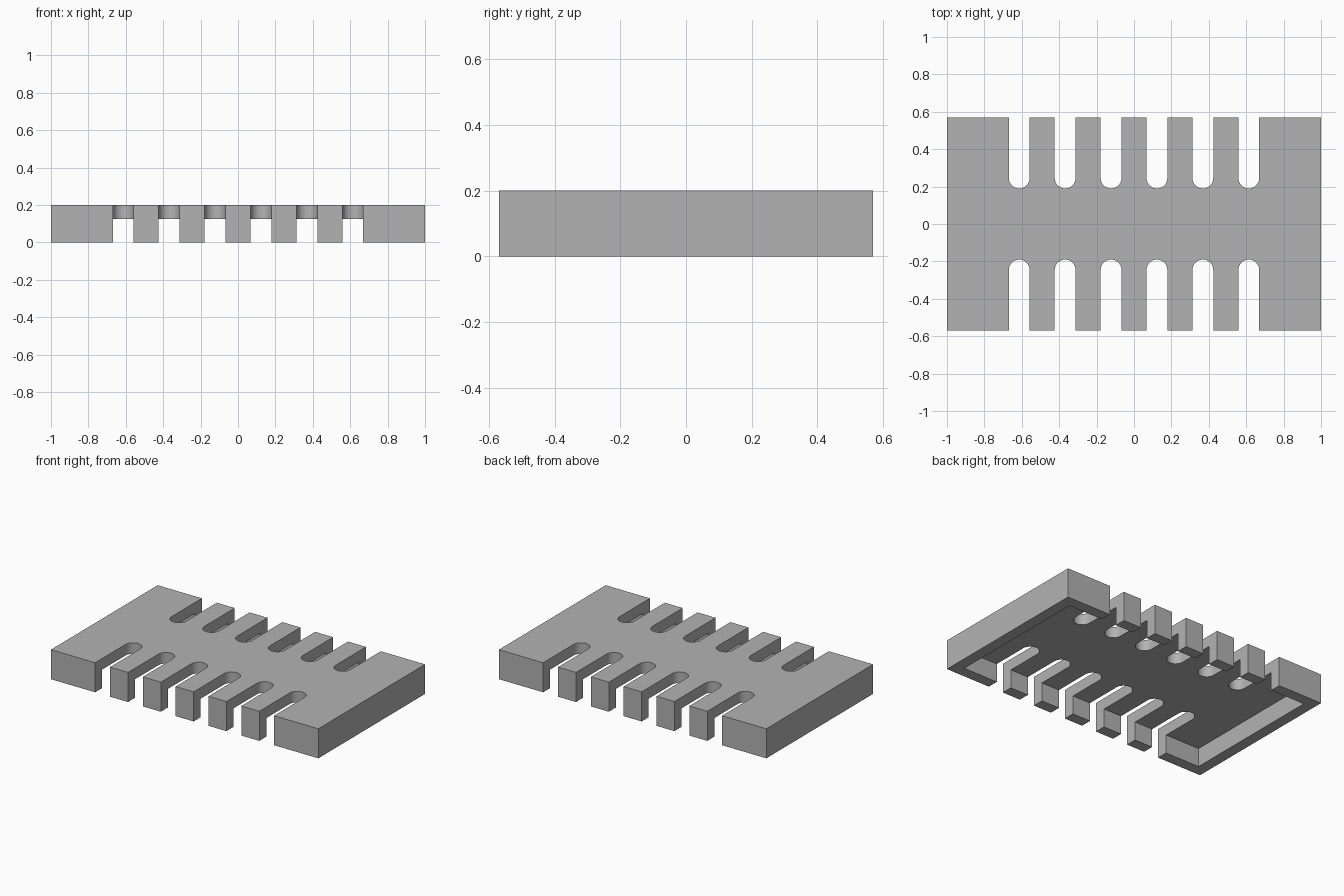
import bpy
import bmesh
import math

default_cube = bpy.data.objects.get("Cube")
if default_cube:
    bpy.data.objects.remove(default_cube, do_unlink=True)

HALF_X, HALF_Y, HEIGHT = 1.0, 0.57, 0.2
WALL = 0.075            # rim and top plate thickness
SLOT_R, SLOT_END, PITCH = 0.0555, 0.19, 0.2455
SLOTS, ARC_STEPS = 6, 16

grey = bpy.data.materials.new("plain grey")
grey.use_nodes = True
colour = (0.45, 0.45, 0.45, 1)
grey.diffuse_color = colour
grey.node_tree.nodes["Principled BSDF"].inputs["Base Color"].default_value = colour


def prisms(name, outlines, z0, z1):
    """One object made of upright prisms, one per outline."""
    bm = bmesh.new()
    for outline in outlines:
        face = bm.faces.new([bm.verts.new((x, y, z0)) for x, y in outline])
        top = bmesh.ops.extrude_face_region(bm, geom=[face])["geom"]
        verts = [v for v in top if isinstance(v, bmesh.types.BMVert)]
        bmesh.ops.translate(bm, verts=verts, vec=(0, 0, z1 - z0))
    bmesh.ops.recalc_face_normals(bm, faces=bm.faces)
    mesh = bpy.data.meshes.new(name)
    bm.to_mesh(mesh)
    bm.free()
    mesh.materials.append(grey)
    obj = bpy.data.objects.new(name, mesh)
    bpy.context.collection.objects.link(obj)
    return obj


def rectangle(hx, hy):
    return [(-hx, -hy), (hx, -hy), (hx, hy), (-hx, hy)]


def slot(cx, side):
    """Open-ended slot outline with a round inner end."""
    centre_y = SLOT_END + SLOT_R
    arc = [math.pi * (1 + i / ARC_STEPS) for i in range(ARC_STEPS + 1)]
    points = [(cx + SLOT_R * math.cos(a), side * (centre_y + SLOT_R * math.sin(a)))
              for a in arc]
    outer = side * (HALF_Y + 0.1)
    return points + [(cx + SLOT_R, outer), (cx - SLOT_R, outer)]


# Shallow tray body, hollow below
body = prisms("slotted_tray", [rectangle(HALF_X, HALF_Y)], 0, HEIGHT)
cavity = prisms("cavity_cutter", [rectangle(HALF_X - WALL, HALF_Y - WALL)],
                -0.1, HEIGHT - WALL)

# Rows of slots along the front and back
centres = [(i - (SLOTS - 1) / 2) * PITCH for i in range(SLOTS)]
slots = prisms("slot_cutter", [slot(x, s) for x in centres for s in (-1, 1)],
               -0.2, HEIGHT + 0.1)

for cutter in (cavity, slots):
    cutter.hide_render = True
    cut = body.modifiers.new(cutter.name, "BOOLEAN")
    cut.operation = "DIFFERENCE"
    cut.solver = "EXACT"
    cut.object = cutter

# Bake the cuts and discard the cutters
bpy.context.view_layer.update()
evaluated = body.evaluated_get(bpy.context.evaluated_depsgraph_get())
body_mesh = bpy.data.meshes.new_from_object(evaluated)
body.modifiers.clear()
body.data = body_mesh
for cutter in (cavity, slots):
    bpy.data.objects.remove(cutter, do_unlink=True)

# Smooth round slot ends, crisp edges elsewhere
for obj in bpy.context.selected_objects:
    obj.select_set(False)
body.select_set(True)
bpy.context.view_layer.objects.active = body
bpy.ops.object.shade_smooth_by_angle(angle=math.radians(30))
